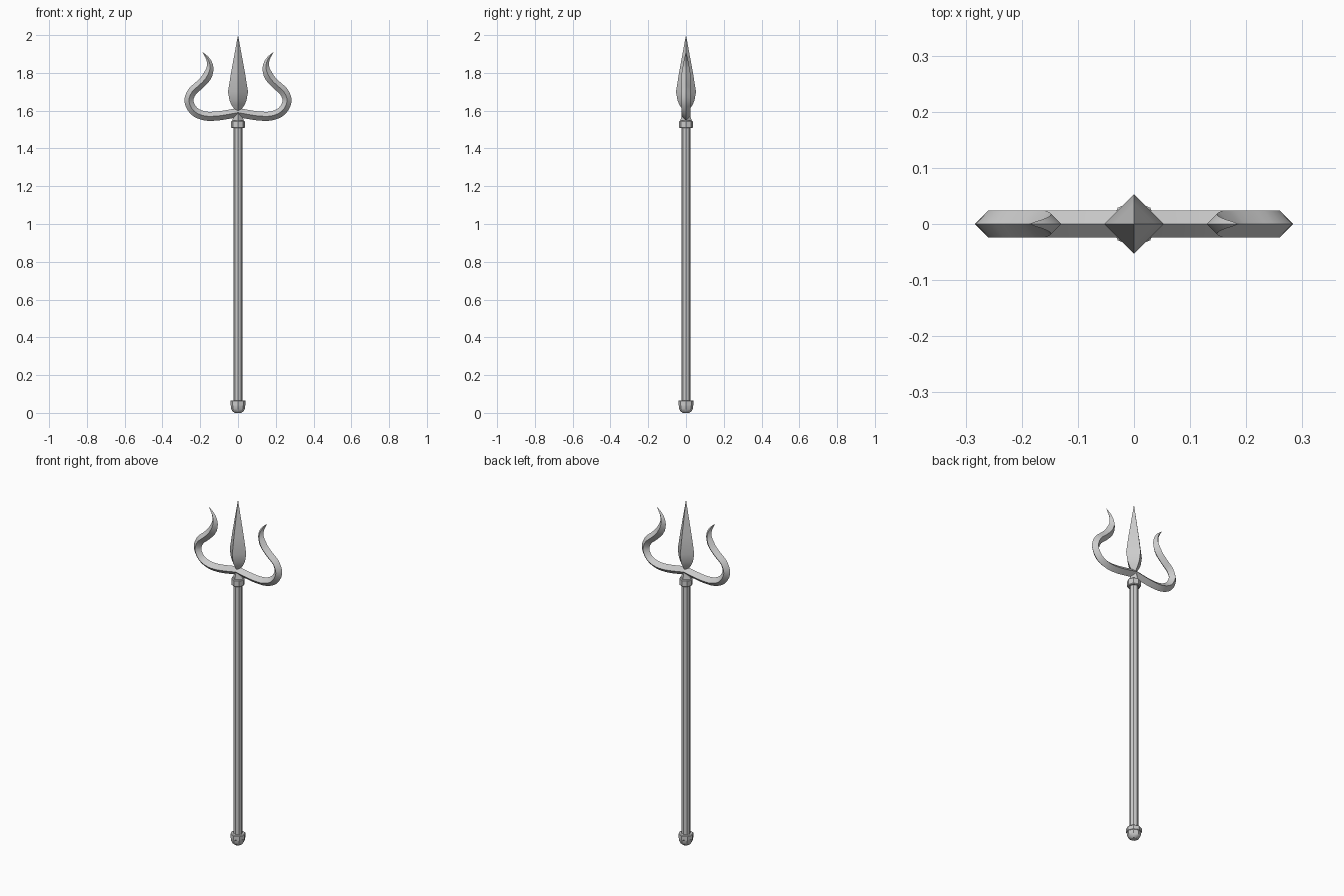
import bpy, bmesh, math
from mathutils import Vector

if "Cube" in bpy.data.objects:
    bpy.data.objects.remove(bpy.data.objects["Cube"])


def finish(bm, name):
    bmesh.ops.recalc_face_normals(bm, faces=bm.faces)
    me = bpy.data.meshes.new(name)
    bm.to_mesh(me)
    bm.free()
    ob = bpy.data.objects.new(name, me)
    bpy.context.collection.objects.link(ob)
    bpy.ops.object.select_all(action='DESELECT')
    ob.select_set(True)
    bpy.context.view_layer.objects.active = ob
    bpy.ops.object.shade_smooth_by_angle(angle=math.radians(30))
    return ob


def skin(bm, rings):
    # joins successive rings with quads
    n = len(rings[0])
    for a, b in zip(rings, rings[1:]):
        for i in range(n):
            j = (i + 1) % n
            bm.faces.new((a[i], a[j], b[j], b[i]))


def lathe(name, profile, sides):
    bm = bmesh.new()
    rings = [[bm.verts.new((r * math.cos(2 * math.pi * i / sides),
                            r * math.sin(2 * math.pi * i / sides), z))
              for i in range(sides)] for r, z in profile]
    skin(bm, rings)
    bm.faces.new(rings[0])
    bm.faces.new(rings[-1])
    bmesh.ops.remove_doubles(bm, verts=bm.verts, dist=1e-5)
    return finish(bm, name)


def spline(pts, steps):
    # Catmull-Rom through the points
    p = [2 * pts[0] - pts[1]] + pts + [2 * pts[-1] - pts[-2]]
    out = []
    for k in range(len(pts) - 1):
        a, b, c, d = p[k:k + 4]
        for s in range(steps):
            t = s / steps
            out.append(0.5 * (2 * b + (c - a) * t + (2 * a - 5 * b + 4 * c - d) * t * t
                              + (3 * b - a - 3 * c + d) * t ** 3))
    return out + [pts[-1]]


# shaft, pommel and collar
lathe("shaft", [(0.024, 0.04), (0.024, 1.53)], 8)
lathe("pommel", [(0.017, 0), (0.029, 0.008), (0.036, 0.022), (0.038, 0.038),
                 (0.041, 0.040), (0.041, 0.062), (0.037, 0.066)], 8)
lathe("collar", [(0.032, 1.508), (0.036, 1.512), (0.036, 1.543), (0.032, 1.547)], 8)

# four-sided centre blade with its neck
lathe("centre_blade", [(0.031, 1.545), (0.014, 1.60), (0.033, 1.628), (0.045, 1.653),
                       (0.053, 1.70), (0.037, 1.80), (0.0002, 2.0)], 4)

# side prong: tapering diamond section swept along an S curve, then mirrored
path = [(0, 1.59), (0.06, 1.579), (0.12, 1.571), (0.18, 1.573), (0.233, 1.598),
        (0.26, 1.65), (0.243, 1.70), (0.205, 1.735), (0.168, 1.775),
        (0.148, 1.825), (0.157, 1.87), (0.187, 1.91)]
pts = spline([Vector((x, 0, z)) for x, z in path], 3)
bm = bmesh.new()
rings = []
for i, p in enumerate(pts):
    t = (pts[min(i + 1, len(pts) - 1)] - pts[max(i - 1, 0)]).normalized()
    if i == 0:
        t = Vector((1, 0, 0))
    side = Vector((-t.z, 0, t.x))
    left = (len(pts) - 1 - i) / 8
    h = 0.024 * max(0.005, min(1, left) ** 0.85)
    rings.append([bm.verts.new(p + d * h)
                  for d in (side, Vector((0, 1, 0)), -side, Vector((0, -1, 0)))])
skin(bm, rings)
bm.faces.new(rings[-1])
prongs = finish(bm, "side_prongs")
mod = prongs.modifiers.new("mirror", 'MIRROR')
mod.use_axis[0] = True
